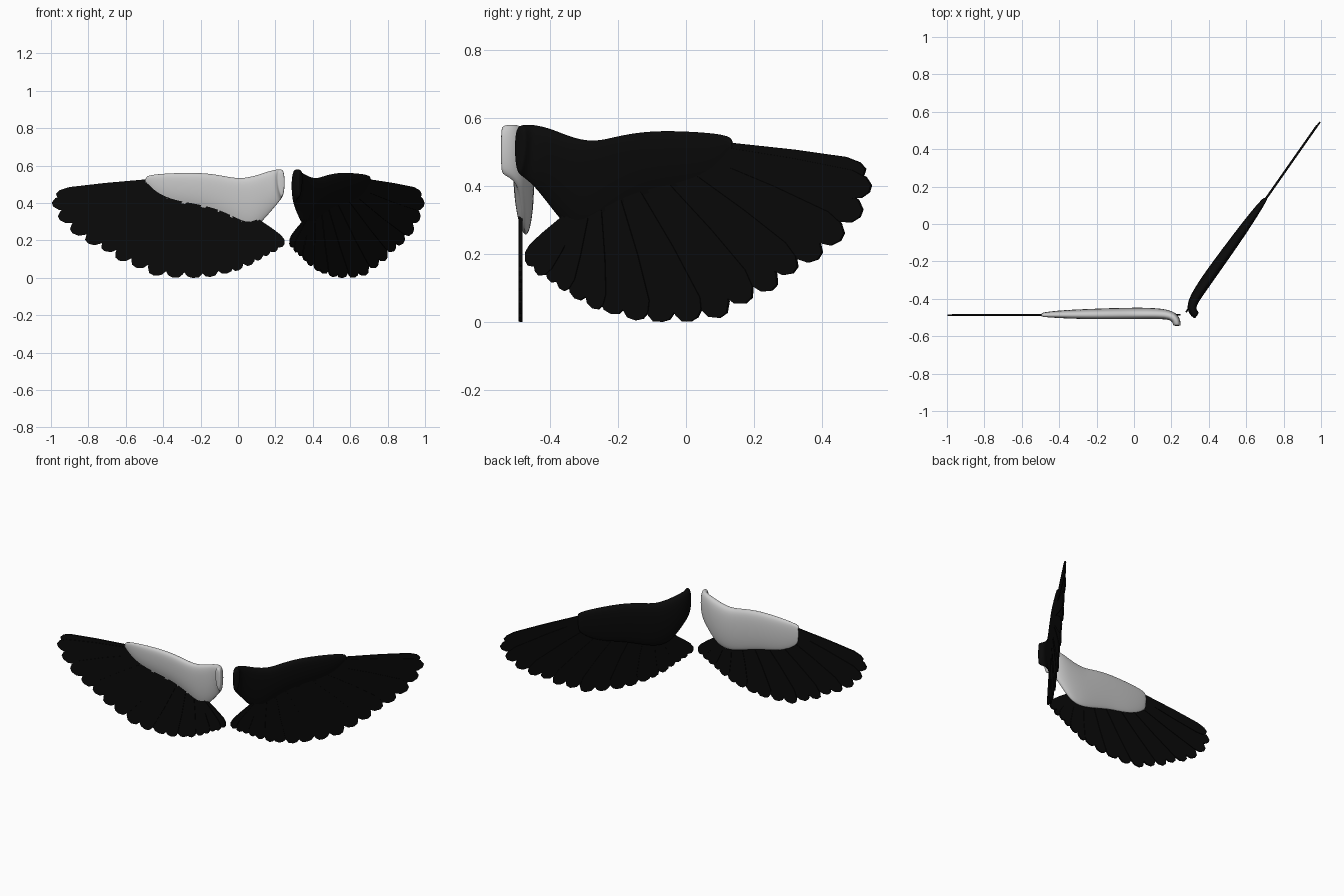
import bpy, bmesh, math
from mathutils import Vector

if "Cube" in bpy.data.objects:
    bpy.data.objects.remove(bpy.data.objects["Cube"])

# Wing space: u = distance from root to tip, n = towards the front face, z = up
def left_map(u, n, z):
    return Vector((0.25 - u, -0.487 - n, z))

def right_map(u, n, z):
    c, s = 0.574, 0.819
    return Vector((0.278 + u * c + n * s, -0.474 + u * s - n * c, z))

black = bpy.data.materials.new("black_plumage")
black.diffuse_color = (0.003, 0.003, 0.003, 1)
black.use_nodes = True
black.node_tree.nodes["Principled BSDF"].inputs["Base Color"].default_value = black.diffuse_color

# Arm sections: u, n, turn angle, top z, bottom z, front edge z, front and back thickness
ARM = [
    (.020, .058, 90, .572, .445, .450, .018, .018),
    (.020, .050, 90, .580, .435, .440, .023, .020),
    (.024, .030, 75, .583, .425, .430, .024, .023),
    (.042, .008, 40, .582, .400, .405, .026, .028),
    (.085, .000, 10, .574, .345, .350, .023, .033),
    (.145, .000, 0, .553, .270, .295, .023, .038),
    (.200, .000, 0, .540, .250, .278, .023, .040),
    (.260, .000, 0, .534, .245, .310, .023, .040),
    (.360, .000, 0, .556, .275, .360, .023, .038),
    (.470, .000, 0, .566, .310, .388, .023, .034),
    (.590, .000, 0, .563, .330, .405, .020, .029),
    (.680, .000, 0, .557, .370, .440, .015, .022),
    (.725, .000, 0, .549, .405, .485, .011, .016),
    (.748, .000, 0, .540, .430, .510, .009, .011),
]

# Feather tips and the line of feather roots, as (u, z), outermost first
TIPS = [(1.222, .442), (1.244, .392), (1.21, .320), (1.144, .250), (1.062, .194),
        (.975, .152), (.898, .100), (.808, .062), (.714, .018), (.612, .007),
        (.508, .002), (.414, .006), (.325, .022), (.257, .037), (.190, .065),
        (.135, .094), (.090, .120), (.045, .142), (.006, .172)]
ROOTS = [(.70, .51), (.58, .44), (.38, .385), (.24, .325), (.155, .30)]

def finish(bm, name, mat, angle):
    bmesh.ops.recalc_face_normals(bm, faces=bm.faces[:])
    me = bpy.data.meshes.new(name)
    bm.to_mesh(me)
    bm.free()
    ob = bpy.data.objects.new(name, me)
    bpy.context.collection.objects.link(ob)
    if mat:
        me.materials.append(mat)
    for o in bpy.context.selected_objects:
        o.select_set(False)
    bpy.context.view_layer.objects.active = ob
    ob.select_set(True)
    bpy.ops.object.shade_smooth_by_angle(angle=math.radians(angle))
    return ob

# Fleshy arm: lofted teardrop sections, hooked forward at the root
def make_arm(name, place, mat):
    bm = bmesh.new()
    rings = []
    for u, n, turn, zt, zb, zf, tf, tb in ARM:
        a, h, hf = math.radians(turn), zt - zb, zt - zf
        section = [(0, zt), (tf * .75, zt - .05 * hf), (tf, zt - .25 * hf),
                   (tf * .9, zt - .6 * hf), (tf * .5, zf + .12 * hf), (-.001, zf - .01),
                   (-tb * .3, zb), (-tb * .7, zb + .06 * h), (-tb, zb + .35 * h),
                   (-tb, zt - .3 * h), (-tb * .7, zt - .04 * h)]
        rings.append([bm.verts.new(place(u + t * math.sin(a), n + t * math.cos(a), z))
                      for t, z in section])
    for r0, r1 in zip(rings, rings[1:]):
        for i in range(len(r0)):
            j = (i + 1) % len(r0)
            bm.faces.new((r0[i], r0[j], r1[j], r1[i]))
    bm.faces.new(rings[0])
    bm.faces.new(rings[-1])
    ob = finish(bm, name, mat, 80)
    ob.modifiers.new("smooth", 'SUBSURF').levels = 2
    ob.modifiers["smooth"].render_levels = 2

def root_point(f):
    k = min(int(f * (len(ROOTS) - 1)), len(ROOTS) - 2)
    return Vector(ROOTS[k]).lerp(Vector(ROOTS[k + 1]), f * (len(ROOTS) - 1) - k)

# Feather fan: thin blades with blunt tips, alternately staggered in depth
def make_feathers(name, place):
    bm = bmesh.new()
    last = len(TIPS) - 1
    for i, tip in enumerate(TIPS):
        tip, root = Vector(tip), root_point(i / last)
        d = tip - root
        L = d.length
        d.normalize()
        side = Vector((-d.y, d.x))
        near = [abs((Vector(TIPS[j]) - tip).dot(side)) for j in (i - 1, i + 1) if 0 <= j <= last]
        w = max(.068, 1.1 * max(near))
        taper = .075 if i < 9 else .045
        outline = [(0, .3), (.5 * L, .46), (L - taper, .5), (L - .3 * taper, .36), (L, .12),
                   (L - .05 * taper, -.14), (L - .4 * taper, -.4), (L - taper, -.5),
                   (.5 * L, -.46), (0, -.3)]
        pts = [root + d * l + side * (s * w) for l, s in outline]
        n0 = .0015 if i % 2 else -.0015
        front = [bm.verts.new(place(p.x, n0 + .0045, max(p.y, 0))) for p in pts]
        back = [bm.verts.new(place(p.x, n0 - .0045, max(p.y, 0))) for p in pts]
        bm.faces.new(front)
        bm.faces.new(back[::-1])
        for k in range(len(pts)):
            m = (k + 1) % len(pts)
            bm.faces.new((front[k], front[m], back[m], back[k]))
    finish(bm, name, black, 30)

make_arm("left_wing_arm", left_map, None)
make_feathers("left_wing_feathers", left_map)
make_arm("right_wing_arm", right_map, black)
make_feathers("right_wing_feathers", right_map)
